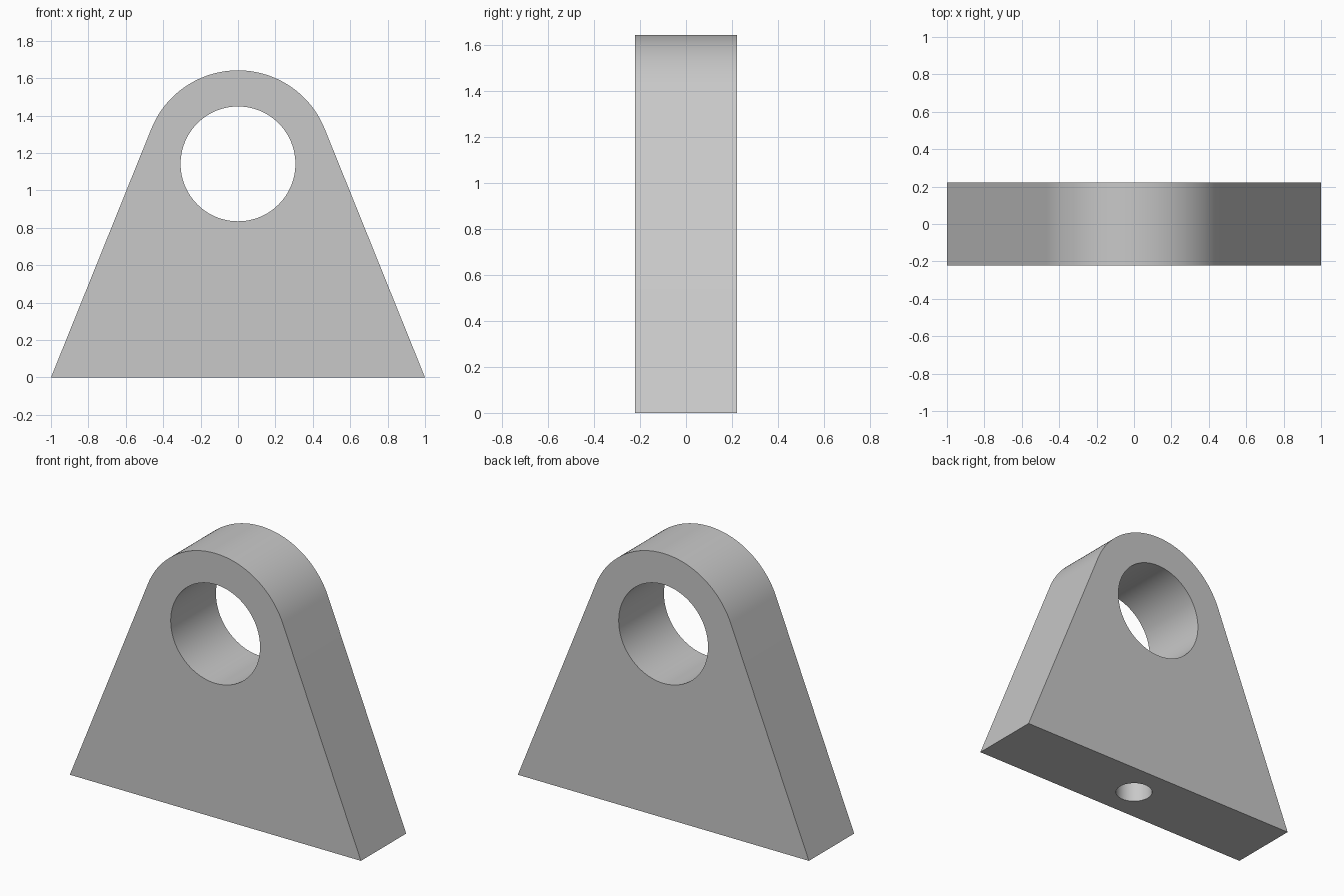
import bpy, bmesh, math

cube = bpy.data.objects.get("Cube")
if cube:
    bpy.data.objects.remove(cube, do_unlink=True)

HALF_WIDTH, HALF_DEPTH = 1.0, 0.222
EYE_Z, EYE_R, BORE_R = 1.142, 0.5, 0.307
PIN_R, PIN_DEPTH = 0.107, 0.45

grey = bpy.data.materials.new("plain grey")
grey.use_nodes = True
colour = (0.58, 0.58, 0.58, 1)
grey.diffuse_color = colour
grey.node_tree.nodes["Principled BSDF"].inputs["Base Color"].default_value = colour


def prism(name, points, extrude):
    """Extrude a flat outline along a vector into a closed solid."""
    bm = bmesh.new()
    face = bm.faces.new([bm.verts.new(p) for p in points])
    top = bmesh.ops.extrude_face_region(bm, geom=[face])["geom"]
    bmesh.ops.translate(bm, vec=extrude,
                        verts=[v for v in top if isinstance(v, bmesh.types.BMVert)])
    bmesh.ops.recalc_face_normals(bm, faces=bm.faces)
    mesh = bpy.data.meshes.new(name)
    bm.to_mesh(mesh)
    bm.free()
    mesh.materials.append(grey)
    obj = bpy.data.objects.new(name, mesh)
    bpy.context.collection.objects.link(obj)
    return obj


def arc(radius, start, end, count):
    """Points along a circular arc, both ends included."""
    angles = [start + (end - start) * i / count for i in range(count + 1)]
    return [(radius * math.cos(a), radius * math.sin(a)) for a in angles]


# Bracket body: sloped sides running tangent into the rounded eye
tangent = math.acos(EYE_R / math.hypot(HALF_WIDTH, EYE_Z)) - math.atan2(EYE_Z, HALF_WIDTH)
outline = [(-HALF_WIDTH, 0), (HALF_WIDTH, 0)]
outline += [(x, z + EYE_Z) for x, z in arc(EYE_R, tangent, math.pi - tangent, 64)]
body = prism("bracket_body", [(x, -HALF_DEPTH, z) for x, z in outline], (0, 2 * HALF_DEPTH, 0))

# Cutters: large bore through the eye, blind hole up from the base
bore = prism("bore_cutter", [(x, -0.5, z + EYE_Z) for x, z in arc(BORE_R, 0, math.tau, 96)[:-1]], (0, 1, 0))
pin = prism("pin_hole_cutter", [(x, y, -0.1) for x, y in arc(PIN_R, 0, math.tau, 48)[:-1]],
            (0, 0, PIN_DEPTH + 0.1))

bpy.ops.object.select_all(action="DESELECT")
body.select_set(True)
bpy.context.view_layer.objects.active = body
for cutter in (bore, pin):
    cutter.hide_render = True
    cut = body.modifiers.new(cutter.name, "BOOLEAN")
    cut.operation, cut.solver, cut.object = "DIFFERENCE", "EXACT", cutter
    bpy.ops.object.modifier_apply(modifier=cut.name)
    bpy.data.objects.remove(cutter, do_unlink=True)

bpy.ops.object.shade_smooth_by_angle(angle=math.radians(30))
